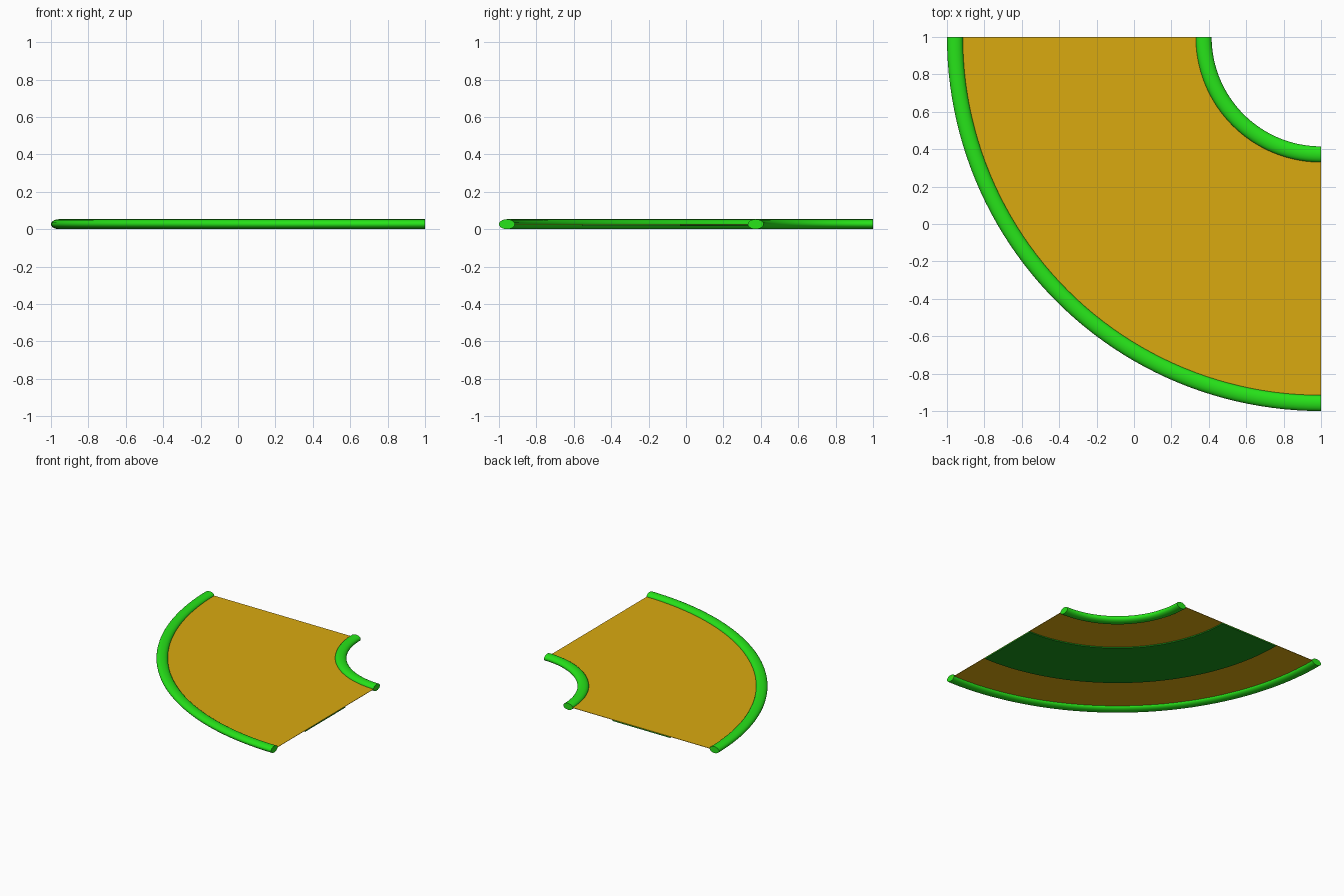
import bpy, bmesh, math

if "Cube" in bpy.data.objects:
    bpy.data.objects.remove(bpy.data.objects["Cube"])

STEPS = 48
CX, CY = 1.0, 1.0   # common centre of every arc


def material(name, color):
    m = bpy.data.materials.new(name)
    m.diffuse_color = color
    m.use_nodes = True
    m.node_tree.nodes["Principled BSDF"].inputs["Base Color"].default_value = m.diffuse_color
    return m


green = material("green", (0.02, 0.78, 0.01, 1))
dark_green = material("dark_green", (0.01, 0.3, 0.01, 1))
gold = material("gold", (0.70, 0.40, 0.005, 1))


def sweep(name, profile, mat, smooth=False):
    """Sweep a closed (radius, z) profile through the quarter turn."""
    bm = bmesh.new()
    rings = []
    for i in range(STEPS + 1):
        a = math.pi + i / STEPS * math.pi / 2
        rings.append([bm.verts.new((CX + r * math.cos(a), CY + r * math.sin(a), z))
                      for r, z in profile])
    n = len(profile)
    for a, b in zip(rings, rings[1:]):
        for j in range(n):
            k = (j + 1) % n
            bm.faces.new((a[j], a[k], b[k], b[j]))
    bm.faces.new(rings[0])
    bm.faces.new(rings[-1])
    bmesh.ops.recalc_face_normals(bm, faces=bm.faces)
    me = bpy.data.meshes.new(name)
    bm.to_mesh(me)
    bm.free()
    ob = bpy.data.objects.new(name, me)
    bpy.context.collection.objects.link(ob)
    me.materials.append(mat)
    if smooth:
        bpy.ops.object.select_all(action='DESELECT')
        ob.select_set(True)
        bpy.context.view_layer.objects.active = ob
        bpy.ops.object.shade_smooth_by_angle(angle=math.radians(40))


def oval(radius, w=0.0425, h=0.0265, n=20):
    return [(radius + w * math.cos(2 * math.pi * i / n),
             h + h * math.sin(2 * math.pi * i / n)) for i in range(n)]


def slab(r0, r1, z0, z1):
    return [(r0, z0), (r1, z0), (r1, z1), (r0, z1)]


# Raised rounded rails on both curved edges
sweep("outer_rail", oval(1.9575), green, True)
sweep("inner_rail", oval(0.6275), green, True)
# Thin floor between the rails
sweep("floor_panel", slab(0.63, 1.955, 0.025, 0.028), gold)
# Shallow band under the floor
sweep("underside_band", slab(1.03, 1.555, 0.016, 0.025), dark_green)
